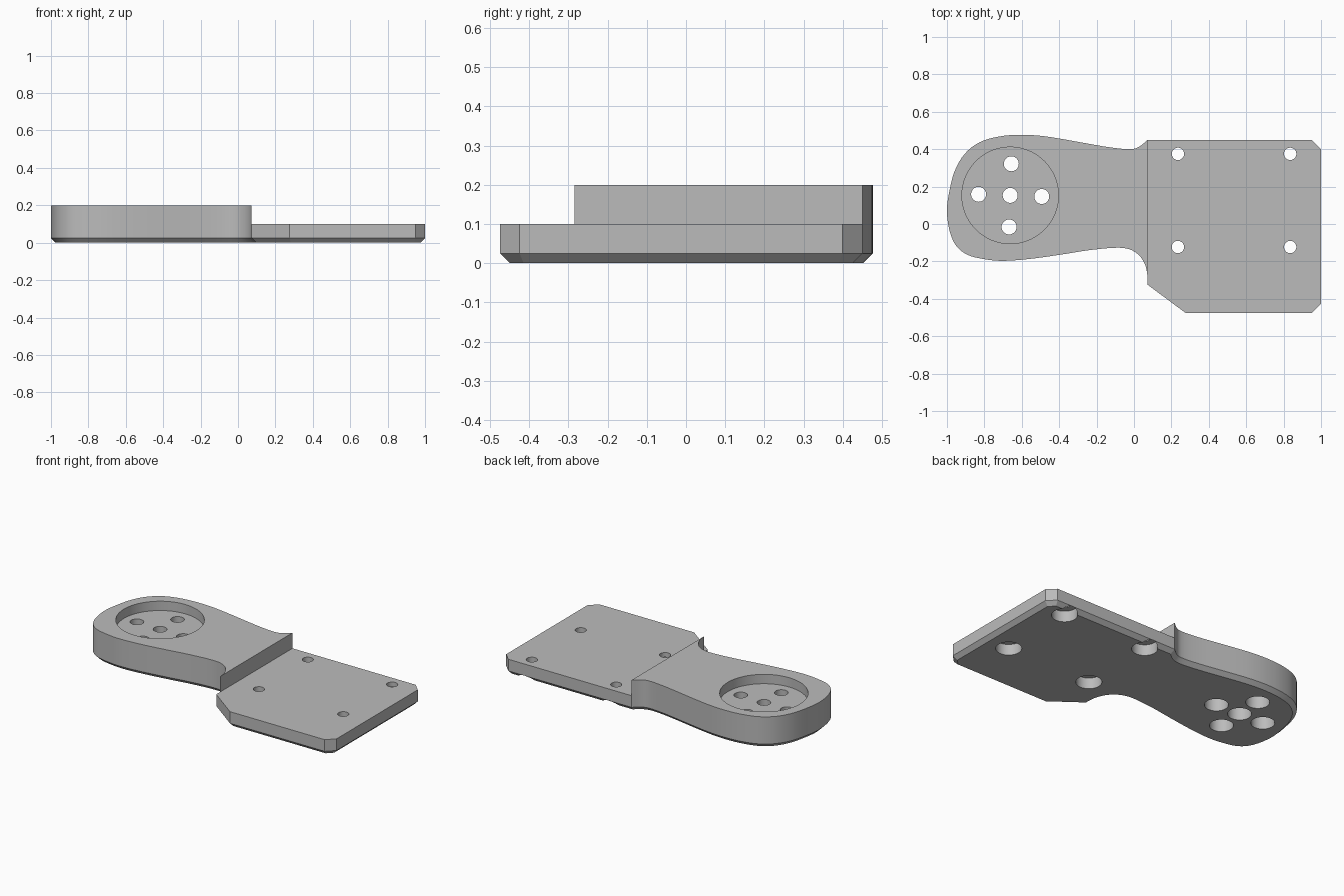
import bpy
import bmesh
import math
from mathutils import Vector

cube = bpy.data.objects.get("Cube")
if cube:
    bpy.data.objects.remove(cube, do_unlink=True)

# Main dimensions
CHAMFER = 0.025
PLATE_TOP = 0.1
ARM_TOP = 0.2
RECESS_FLOOR = 0.14
STEP_X = 0.073

grey = bpy.data.materials.new("plain grey")
grey.use_nodes = True
grey.diffuse_color = (0.5, 0.5, 0.5, 1)
grey.node_tree.nodes["Principled BSDF"].inputs["Base Color"].default_value = grey.diffuse_color


def smooth_path(points, steps):
    """Smooth spline through the points, with the ends kept."""
    pts = [Vector(p) for p in points]
    pts = [2 * pts[0] - pts[1]] + pts + [2 * pts[-1] - pts[-2]]
    path = []
    for a, b, c, d in zip(pts, pts[1:], pts[2:], pts[3:]):
        for i in range(steps):
            t = i / steps
            path.append(0.5 * (2 * b + (c - a) * t + (2 * a - 5 * b + 4 * c - d) * t ** 2
                               + (3 * b - a - 3 * c + d) * t ** 3))
    return path + [pts[-2]]


def inset(outline, distance):
    """Mitred inward offset of a counter-clockwise outline."""
    result = []
    for i, p in enumerate(outline):
        before = (p - outline[i - 1]).normalized()
        after = (outline[(i + 1) % len(outline)] - p).normalized()
        n1 = Vector((-before.y, before.x))
        n2 = Vector((-after.y, after.x))
        result.append(p + (n1 + n2) * distance / (1 + n1.dot(n2)))
    return result


def finish(bm, name):
    bmesh.ops.recalc_face_normals(bm, faces=bm.faces)
    mesh = bpy.data.meshes.new(name)
    bm.to_mesh(mesh)
    bm.free()
    mesh.materials.append(grey)
    obj = bpy.data.objects.new(name, mesh)
    bpy.context.collection.objects.link(obj)
    return obj


def ring(bm, outline, z):
    return [bm.verts.new((p[0], p[1], z)) for p in outline]


def bridge(bm, low, high, closed=True):
    for i in range(len(low) if closed else len(low) - 1):
        j = (i + 1) % len(low)
        bm.faces.new((low[i], low[j], high[j], high[i]))


def turned_cutter(bm, centre, profile, sides=48):
    """Solid of stacked circles, given as (radius, z) pairs."""
    rings = []
    for radius, z in profile:
        angles = [math.tau * i / sides for i in range(sides)]
        rings.append(ring(bm, [(centre[0] + radius * math.cos(a),
                                centre[1] + radius * math.sin(a)) for a in angles], z))
    for low, high in zip(rings, rings[1:]):
        bridge(bm, low, high)
    bm.faces.new(rings[0])
    bm.faces.new(rings[-1])


# Arm outline, from the back of the step round the rounded end to the front of the step
arm = smooth_path([
    (STEP_X, 0.45), (0.03, 0.415), (-0.02, 0.4), (-0.13, 0.41), (-0.265, 0.433),
    (-0.4, 0.457), (-0.505, 0.472), (-0.61, 0.477), (-0.72, 0.468), (-0.825, 0.437),
    (-0.905, 0.375), (-0.96, 0.28), (-0.99, 0.16), (-1, 0.065), (-0.985, -0.04),
    (-0.95, -0.117), (-0.89, -0.165), (-0.8, -0.188), (-0.7, -0.197), (-0.56, -0.187),
    (-0.4, -0.165), (-0.24, -0.14), (-0.1, -0.127), (-0.025, -0.135), (0.03, -0.17),
    (0.062, -0.225), (STEP_X, -0.285)], 4)

# Plate outline with clipped corners
plate = [Vector(p) for p in [(STEP_X, -0.325), (0.275, -0.475), (0.95, -0.475),
                             (1, -0.425), (1, 0.4), (0.95, 0.45)]]
outline = arm + plate

# Body: chamfered underside, thin plate and thicker arm
bm = bmesh.new()
bottom = ring(bm, inset(outline, CHAMFER), 0)
lower = ring(bm, outline, CHAMFER)
middle = ring(bm, outline, PLATE_TOP)
top = ring(bm, arm, ARM_TOP)
bm.faces.new(bottom)
bridge(bm, bottom, lower)
bridge(bm, lower, middle)
last = len(arm) - 1
bridge(bm, middle[:last + 1], top, closed=False)
bm.faces.new(top)
bm.faces.new(middle[last:] + [middle[0]])
bm.faces.new((middle[0], middle[last], top[last], top[0]))
body = finish(bm, "mounting_bracket")

# Round recess in the arm
hub = Vector((-0.662, 0.153))
bm = bmesh.new()
turned_cutter(bm, hub, [(0.258, RECESS_FLOOR), (0.258, ARM_TOP + 0.1)], 96)
recess = finish(bm, "recess_cutter")

# Counterbored holes: a cross in the recess, a rectangle in the plate
bm = bmesh.new()
turn = math.radians(-2)
cross = [hub] + [hub + 0.169 * Vector((math.cos(a), math.sin(a)))
                 for a in (turn + i * math.pi / 2 for i in range(4))]
for centre in cross:
    turned_cutter(bm, centre, [(0.069, -0.1), (0.069, 0.09), (0.04, 0.09), (0.04, 0.3)])
for x in (0.235, 0.835):
    for y in (0.375, -0.123):
        turned_cutter(bm, (x, y), [(0.075, -0.1), (0.075, 0.07), (0.033, 0.07), (0.033, 0.3)])
holes = finish(bm, "hole_cutter")

# Cut the body and discard the cutters
bpy.context.view_layer.objects.active = body
body.select_set(True)
for cutter in (recess, holes):
    cutter.hide_render = True
    cut = body.modifiers.new(cutter.name, "BOOLEAN")
    cut.operation = "DIFFERENCE"
    cut.solver = "EXACT"
    cut.object = cutter
    bpy.ops.object.modifier_apply(modifier=cut.name)
    bpy.data.objects.remove(cutter, do_unlink=True)
bpy.ops.object.shade_smooth_by_angle(angle=math.radians(25))
